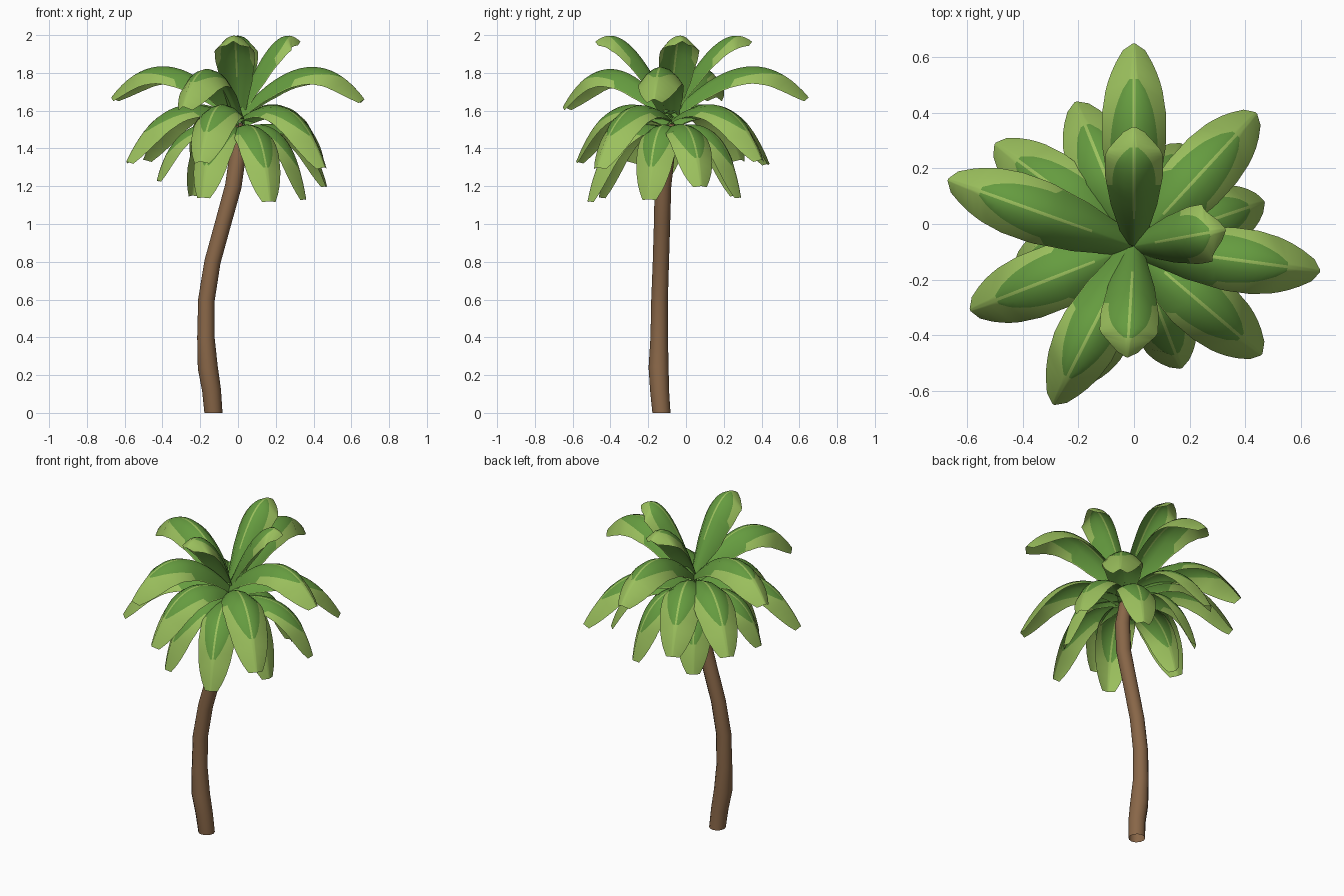
import bpy, bmesh, math
from mathutils import Vector

if "Cube" in bpy.data.objects:
    bpy.data.objects.remove(bpy.data.objects["Cube"])


def material(name, rgb):
    m = bpy.data.materials.new(name)
    m.diffuse_color = (*rgb, 1)
    m.use_nodes = True
    m.node_tree.nodes["Principled BSDF"].inputs["Base Color"].default_value = m.diffuse_color
    return m


LIGHT = material("light green", (0.33, 0.53, 0.11))
MID = material("mid green", (0.13, 0.33, 0.05))
BROWN = material("trunk brown", (0.25, 0.135, 0.065))


def finish(bm, name, mats):
    me = bpy.data.meshes.new(name)
    bm.to_mesh(me)
    bm.free()
    for m in mats:
        me.materials.append(m)
    ob = bpy.data.objects.new(name, me)
    bpy.context.collection.objects.link(ob)
    bpy.ops.object.select_all(action='DESELECT')
    ob.select_set(True)
    bpy.context.view_layer.objects.active = ob
    bpy.ops.object.shade_smooth_by_angle(angle=math.radians(40))
    return ob


# curved trunk: x, y, z, radius
TRUNK = [(-.13, -.13, 0, .048), (-.14, -.14, .12, .05), (-.16, -.145, .24, .053),
         (-.17, -.142, .4, .046), (-.167, -.14, .6, .044), (-.135, -.133, .8, .043),
         (-.08, -.127, 1.0, .043), (-.025, -.122, 1.2, .044), (-.002, -.105, 1.36, .044),
         (-.005, -.08, 1.53, .03)]
bm = bmesh.new()
rings = []
for i, (x, y, z, r) in enumerate(TRUNK):
    a = Vector(TRUNK[max(i - 1, 0)][:3])
    b = Vector(TRUNK[min(i + 1, len(TRUNK) - 1)][:3])
    d = (b - a).normalized() if i else Vector((0, 0, 1))
    u = Vector((0, 1, 0)).cross(d).normalized()
    v = d.cross(u)
    rings.append([bm.verts.new(Vector((x, y, z)) + r * (u * math.cos(k * math.tau / 12)
                  + v * math.sin(k * math.tau / 12))) for k in range(12)])
for p, q in zip(rings, rings[1:]):
    for k in range(12):
        bm.faces.new((p[k], p[(k + 1) % 12], q[(k + 1) % 12], q[k]))
bm.faces.new(rings[-1])
finish(bm, "trunk", [BROWN])

# leaf outline: position along leaf, width fraction
OUTLINE = [(0, .4), (.2, .8), (.42, 1), (.65, 1), (.82, .88), (.93, .66), (1, .35)]


def outline(t):
    for (a, wa), (b, wb) in zip(OUTLINE, OUTLINE[1:]):
        if t <= b:
            return wa + (wb - wa) * (t - a) / (b - a)
    return OUTLINE[-1][1]


def inner(t):
    # edge of the mid green patch, as a fraction of the half width
    if t < .38:
        return .97
    return max(.12, .75 * math.sqrt(max(0, 1 - ((t - .38) / .43) ** 2)))


def leaf(name, tip, base_z, ctrl_z, reach, width, sag):
    """Arched leaf from the crown to its tip along a quadratic curve."""
    p0, p2 = Vector((0, -.08, base_z)), Vector(tip)
    out = Vector((p2.x - p0.x, p2.y - p0.y, 0))
    side = Vector((-out.y, out.x, 0)).normalized()
    p1 = p0 + out * reach
    p1.z = ctrl_z
    n = 20
    bm = bmesh.new()
    rows = []
    for i in range(n + 1):
        t = i / n
        p = p0 * (1 - t) ** 2 + p1 * 2 * t * (1 - t) + p2 * t * t
        d = ((p1 - p0) * (1 - t) + (p2 - p1) * t).normalized()
        up = d.cross(side)
        if up.z < 0:
            up = -up
        w = width * outline(t)
        e = inner(t)
        cols = [-1, -e, -e * .5, -.05, .05, e * .5, e, 1]
        rows.append([bm.verts.new(p + side * (w * c) - up * (sag * w * c * c))
                     for c in cols])
    for i in range(n):
        t = (i + .5) / n
        for k in range(7):
            f = bm.faces.new((rows[i][k], rows[i + 1][k], rows[i + 1][k + 1], rows[i][k + 1]))
            rib = k == 3 and t > .22
            f.material_index = 0 if k in (0, 6) or rib or t > .81 else 1
    bmesh.ops.recalc_face_normals(bm, faces=bm.faces)
    if sum(f.normal.z for f in bm.faces) < 0:
        bmesh.ops.reverse_faces(bm, faces=bm.faces)
    finish(bm, name, [LIGHT, MID])


# tiers: name, base z, control z, control reach, half width, sideways sag, tips
TIERS = [
    ("top_leaf", 1.60, 2.11, .58, .105, .75,
     [(0, .35, 1.965), (.33, -.02, 1.965), (-.025, -.48, 1.965)]),
    ("upper_leaf", 1.58, 2.04, .58, .115, .8,
     [(0, .65, 1.67), (.67, -.17, 1.66), (-.67, .16, 1.67), (-.29, -.65, 1.62)]),
    ("middle_leaf", 1.54, 1.80, .62, .118, .6,
     [(-.59, -.31, 1.33), (-.50, .29, 1.34), (.44, .40, 1.34), (.46, -.47, 1.30),
      (-.20, -.58, 1.33), (-.21, .44, 1.32)]),
    ("lower_leaf", 1.50, 1.63, .76, .108, .5,
     [(.47, .08, 1.20), (.17, -.52, 1.12), (.36, -.20, 1.13),
      (-.43, -.14, 1.23), (-.19, -.46, 1.14), (-.24, .27, 1.15), (.17, .29, 1.14)]),
]
for name, bz, cz, reach, w, sag, tips in TIERS:
    for k, tip in enumerate(tips):
        leaf(f"{name}_{k + 1}", tip, bz, cz, reach, w, sag)
